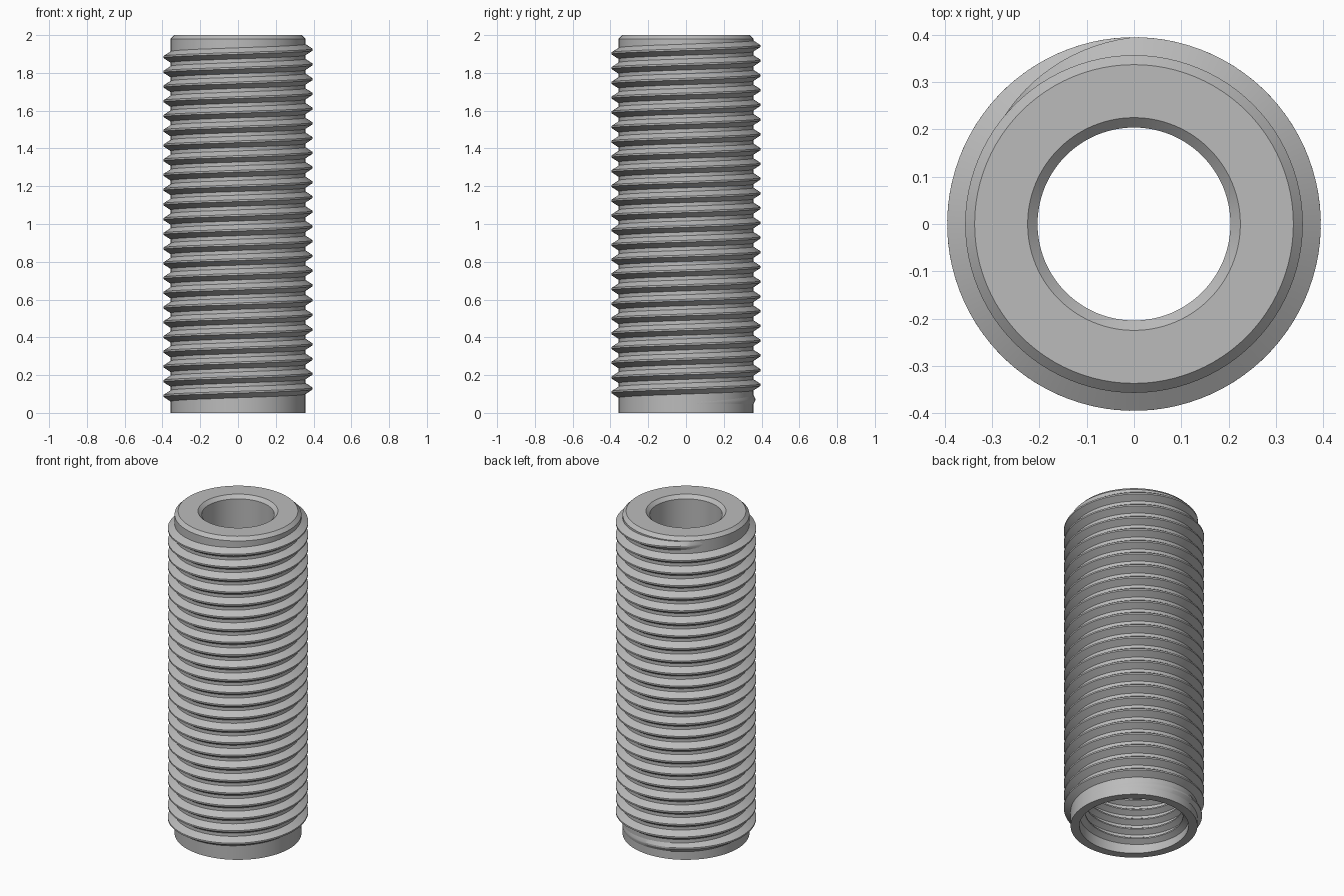
import bpy, bmesh, math

cube = bpy.data.objects.get("Cube")
if cube:
    bpy.data.objects.remove(cube)

SEGMENTS = 96
steel = bpy.data.materials.new("grey_steel")
steel.use_nodes = True
GREY = (0.5, 0.5, 0.5, 1)
steel.diffuse_color = GREY
steel.node_tree.nodes["Principled BSDF"].inputs["Base Color"].default_value = GREY


def sweep(name, rings, closed):
    """Skin a list of point rings; either loop round or cap the two ends."""
    bm = bmesh.new()
    rows = [[bm.verts.new(p) for p in ring] for ring in rings]
    pairs = list(zip(rows, rows[1:]))
    if closed:
        pairs.append((rows[-1], rows[0]))
    else:
        bm.faces.new(rows[0])
        bm.faces.new(rows[-1])
    count = len(rows[0])
    for a, b in pairs:
        for i in range(count):
            j = (i + 1) % count
            bm.faces.new((a[i], a[j], b[j], b[i]))
    bmesh.ops.recalc_face_normals(bm, faces=bm.faces)
    mesh = bpy.data.meshes.new(name)
    bm.to_mesh(mesh)
    bm.free()
    mesh.materials.append(steel)
    obj = bpy.data.objects.new(name, mesh)
    bpy.context.collection.objects.link(obj)
    bpy.ops.object.select_all(action="DESELECT")
    obj.select_set(True)
    bpy.context.view_layer.objects.active = obj
    bpy.ops.object.shade_smooth_by_angle(angle=math.radians(25))
    return obj


def polar(radius, angle, z):
    return (radius * math.cos(angle), radius * math.sin(angle), z)


def lathe(name, profile):
    angles = [2 * math.pi * i / SEGMENTS for i in range(SEGMENTS)]
    return sweep(name, [[polar(r, a, z) for r, z in profile] for a in angles], True)


def thread(name, start, end, z_start, pitch, root, crest, fade_in, fade_out):
    """Right-handed ridge from start to end (degrees) that fades at both ends."""
    steps = round((end - start) / 360 * SEGMENTS)
    sink = 0.004 if crest > root else -0.004
    rings = []
    for i in range(steps + 1):
        deg = start + (end - start) * i / steps
        grow = min(1, ((deg - start) / fade_in) ** 2, (end - deg) / fade_out)
        top = root + (crest - root) * grow
        z = z_start + pitch * (deg - start) / 360
        foot, tip = pitch * 0.41, pitch * 0.06
        section = [(root - sink, -foot), (top, -tip), (top, tip), (root - sink, foot)]
        rings.append([polar(r, math.radians(deg), z + dz) for r, dz in section])
    return sweep(name, rings, False)


# Hollow body: chamfered top, narrow upper bore, wide lower bore
lathe("tube_body", [
    (0.307, 0), (0.357, 0), (0.357, 1.98), (0.337, 2), (0.225, 2),
    (0.204, 1.98), (0.204, 1.2), (0.307, 1.14),
])

# Outer thread
PITCH = 0.078
thread("outer_thread", 10, 8780, 0.09 - PITCH * 170 / 360, PITCH, 0.357, 0.395, 160, 50)

# Inner thread in the lower bore
thread("inner_thread", 0, 360 * 17, 0.04, 0.062, 0.307, 0.275, 60, 60)
